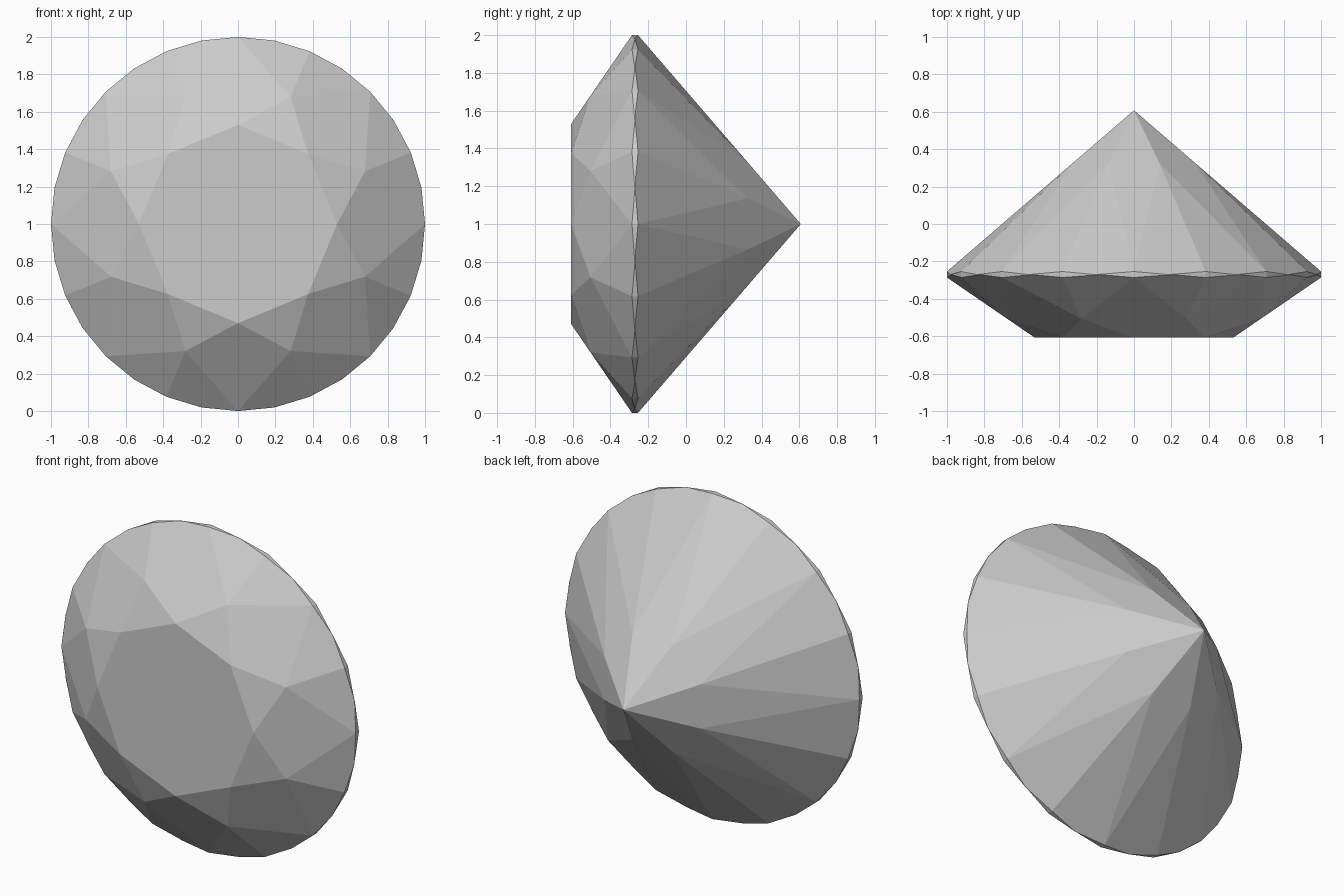
import bpy, bmesh
from math import cos, sin, radians
from mathutils import Vector
from mathutils.geometry import intersect_line_plane, normal

if "Cube" in bpy.data.objects:
    bpy.data.objects.remove(bpy.data.objects["Cube"])

TABLE_R, TABLE_Y = 0.53, -0.608
CROWN_MID_R, PAV_MID_R = 0.735, 0.353
CROWN_Y, PAV_Y, CULET_Y = -0.286, -0.254, 0.608
STEP = 22.5

bm = bmesh.new()


def polar(r, deg, y):
    a = radians(deg)
    return Vector((r * cos(a), y, 1 + r * sin(a)))


def ring(r, y, count, start=0):
    return [bm.verts.new(polar(r, start + 360 * i / count, y)) for i in range(count)]


def girdle_edge(mids, y):
    """32 rim points: 16 facet corners, plus in-between points on the facet planes."""
    rim = []
    for k in range(16):
        a, b = polar(1, k * STEP, y), polar(1, (k + 1) * STEP, y)
        mid = mids[k // 2].co
        p = polar(1, (k + 0.5) * STEP, 0)
        p = intersect_line_plane(p, p + Vector((0, 1, 0)), mid, normal(mid, a, b))
        rim += [bm.verts.new(a), bm.verts.new(p)]
    return rim


def main_and_half_facets(tips, mids, rim):
    for i in range(8):
        # kite-shaped main facet
        bm.faces.new((tips[i], mids[i - 1], rim[4 * i], mids[i]))
        # two half facets meeting the girdle
        for s in (4 * i, 4 * i + 2):
            bm.faces.new((mids[i], rim[s], rim[s + 1], rim[(s + 2) % 32]))


# Crown: table, star, kite and upper half facets
table = ring(TABLE_R, TABLE_Y, 8)
slope = (CROWN_Y - TABLE_Y) / (1 - TABLE_R)
crown_mid_y = TABLE_Y + slope * (CROWN_MID_R * cos(radians(STEP)) - TABLE_R)
crown_mids = ring(CROWN_MID_R, crown_mid_y, 8, STEP)
crown_rim = girdle_edge(crown_mids, CROWN_Y)
bm.faces.new(table)
for i in range(8):
    bm.faces.new((table[i], crown_mids[i], table[(i + 1) % 8]))
main_and_half_facets(table, crown_mids, crown_rim)

# Pavilion: main and lower half facets down to the point
culet = bm.verts.new((0, CULET_Y, 1))
pav_mid_y = CULET_Y - (CULET_Y - PAV_Y) * PAV_MID_R * cos(radians(STEP))
pav_mids = ring(PAV_MID_R, pav_mid_y, 8, STEP)
pav_rim = girdle_edge(pav_mids, PAV_Y)
main_and_half_facets([culet] * 8, pav_mids, pav_rim)

# Scalloped girdle
for i in range(32):
    j = (i + 1) % 32
    bm.faces.new((crown_rim[i], crown_rim[j], pav_rim[j], pav_rim[i]))

bmesh.ops.recalc_face_normals(bm, faces=bm.faces)
mesh = bpy.data.meshes.new("cut_gem")
bm.to_mesh(mesh)
bm.free()
bpy.context.collection.objects.link(bpy.data.objects.new("cut_gem", mesh))
